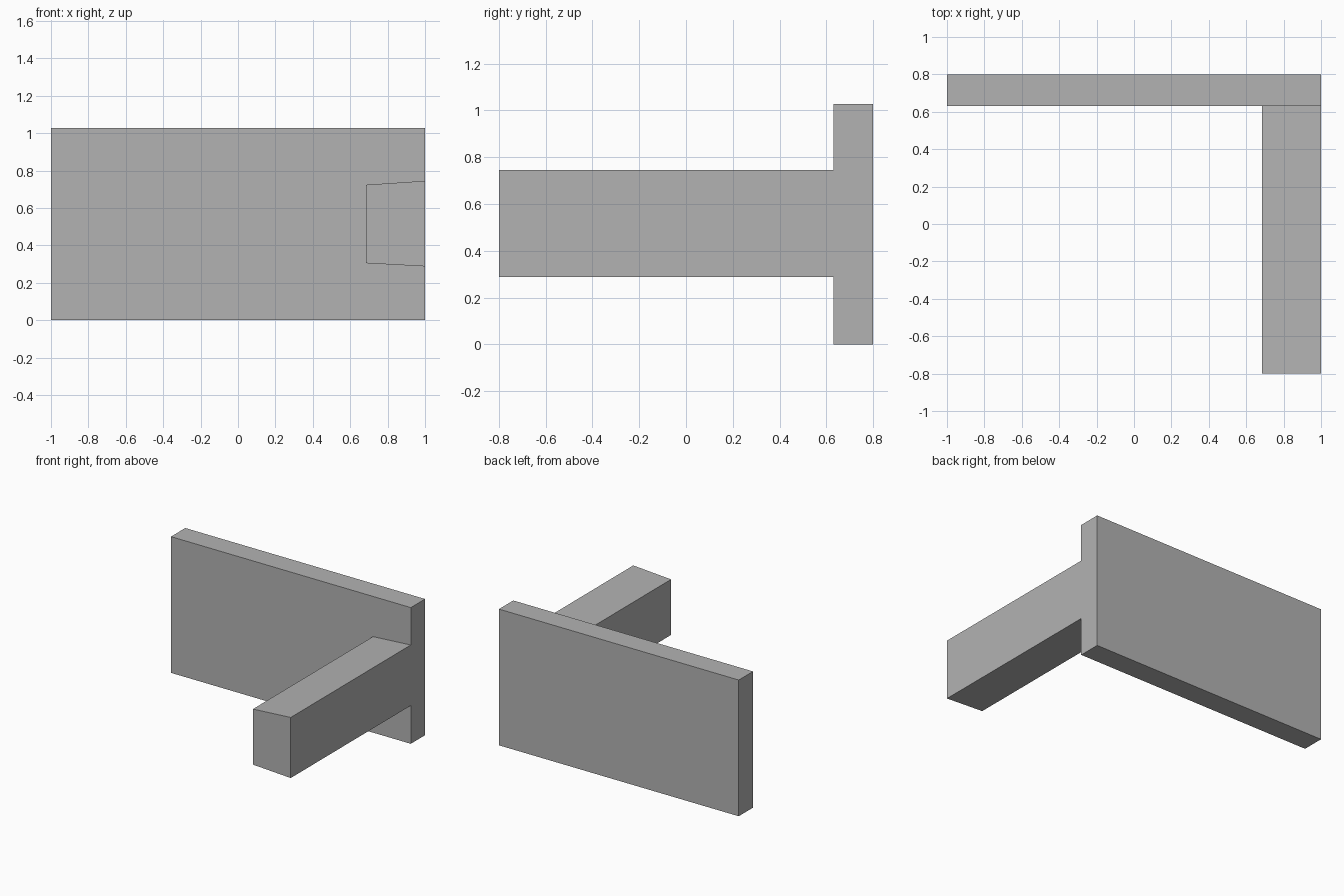
import bpy
import bmesh

cube = bpy.data.objects.get("Cube")
if cube:
    bpy.data.objects.remove(cube, do_unlink=True)

# Plain grey finish shared by both parts
GREY = (0.45, 0.45, 0.45, 1.0)
grey = bpy.data.materials.new("plain_grey")
grey.use_nodes = True
grey.diffuse_color = GREY
grey.node_tree.nodes["Principled BSDF"].inputs["Base Color"].default_value = GREY


def prism(name, profile, y_front, y_back):
    """Extrude an (x, z) profile from y_front to y_back."""
    bm = bmesh.new()
    face = bm.faces.new([bm.verts.new((x, y_front, z)) for x, z in profile])
    new = bmesh.ops.extrude_face_region(bm, geom=[face])["geom"]
    verts = [v for v in new if isinstance(v, bmesh.types.BMVert)]
    bmesh.ops.translate(bm, verts=verts, vec=(0, y_back - y_front, 0))
    bmesh.ops.recalc_face_normals(bm, faces=bm.faces)
    mesh = bpy.data.meshes.new(name)
    bm.to_mesh(mesh)
    bm.free()
    mesh.materials.append(grey)
    obj = bpy.data.objects.new(name, mesh)
    bpy.context.collection.objects.link(obj)
    return obj


JOINT_Y = 0.63

# Upright rectangular panel along the back
prism("back_panel", [(-1, 0), (1, 0), (1, 1.027), (-1, 1.027)], JOINT_Y, 0.8)

# Arm reaching forward, slightly taller on its outer side
prism("side_arm", [(0.685, 0.305), (1, 0.288), (1, 0.745), (0.685, 0.724)],
      -0.8, JOINT_Y)
